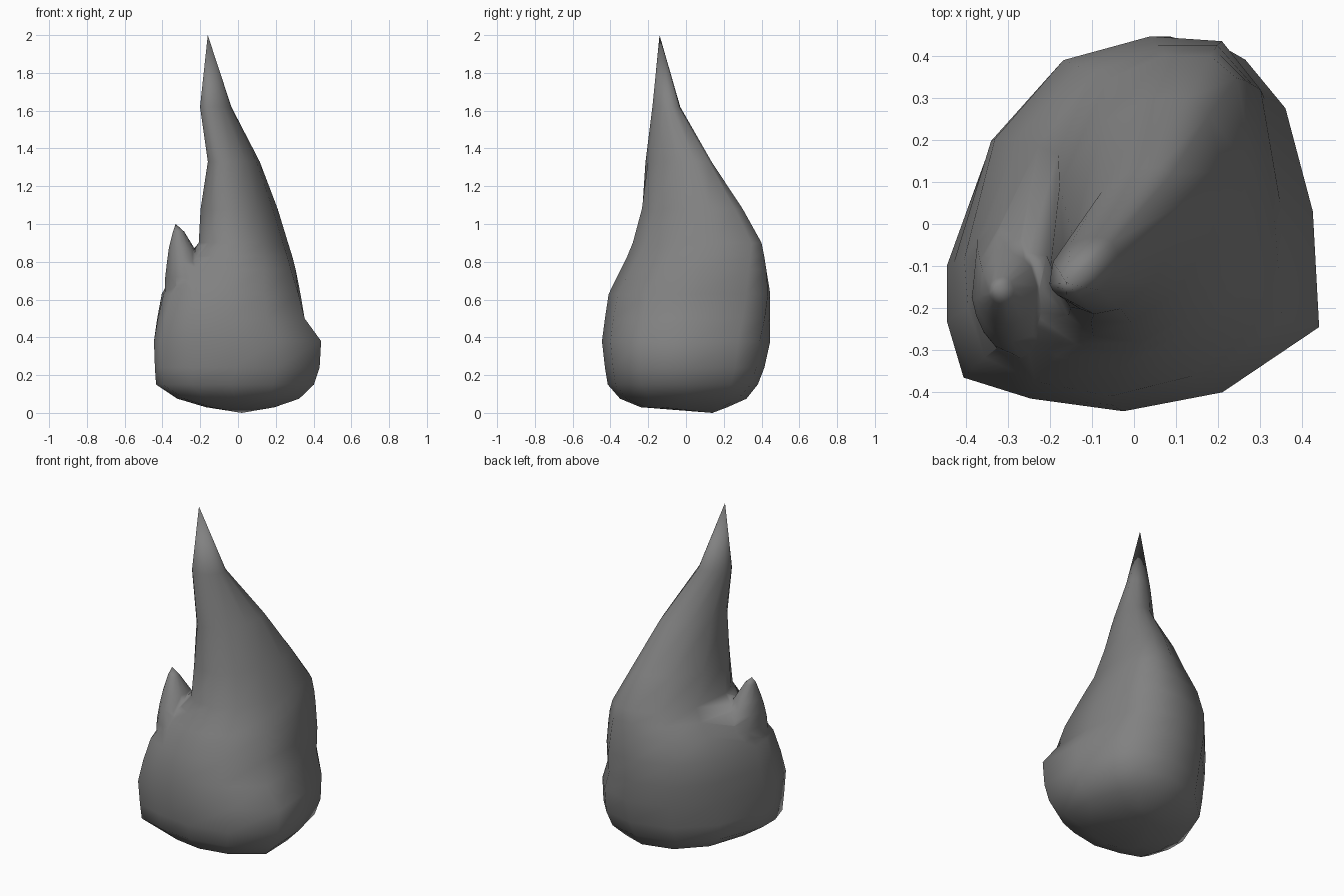
import bpy, bmesh, math

if "Cube" in bpy.data.objects:
    bpy.data.objects.remove(bpy.data.objects["Cube"])

# Footprint of the widest part, divided by its half width
OUTLINE = [(-.405, -.365), (-.245, -.415), (-.025, -.445), (.21, -.40), (.44, -.245),
           (.425, .03), (.36, .275), (.265, .39), (.085, .447), (-.155, .38),
           (-.34, .19), (-.445, -.1), (-.445, -.23)]
OUTLINE = [(x / .443, y / .446) for x, y in OUTLINE]


def section(z, x0, x1, y0, y1, w, skew, corner=0):
    """Ring filling a bounding box: w blends ellipse to footprint,
    skew leans it diagonally, corner swells the back right."""
    ring = []
    for px, py in OUTLINE:
        t = math.atan2(py, px)
        ex, ey = math.cos(t), math.sin(t + skew)
        ux, uy = ex + (px - ex) * w, ey + (py - ey) * w
        if px > 0 and py > 0:
            grow = 1 + corner * math.sin(2 * t)
            ux, uy = min(1, ux * grow), min(1, uy * grow)
        ring.append(((x0 + x1) / 2 + ux * (x1 - x0) / 2,
                     (y0 + y1) / 2 + uy * (y1 - y0) / 2, z))
    return ring


grey = bpy.data.materials.new("dark_grey")
grey.diffuse_color = (.22, .22, .22, 1)
grey.use_nodes = True
grey.node_tree.nodes["Principled BSDF"].inputs["Base Color"].default_value = grey.diffuse_color


def loft(name, bottom, levels, tip):
    bm = bmesh.new()
    rings = [[bm.verts.new(p) for p in section(*lv)] for lv in levels]
    n = len(OUTLINE)
    lo, hi = bm.verts.new(bottom), bm.verts.new(tip)
    for i in range(n):
        j = (i + 1) % n
        bm.faces.new((lo, rings[0][j], rings[0][i]))
        bm.faces.new((hi, rings[-1][i], rings[-1][j]))
        for a, b in zip(rings, rings[1:]):
            bm.faces.new((a[i], a[j], b[j], b[i]))
    bmesh.ops.recalc_face_normals(bm, faces=bm.faces)
    for f in bm.faces:
        f.smooth = True
    me = bpy.data.meshes.new(name)
    bm.to_mesh(me)
    bm.free()
    me.materials.append(grey)
    ob = bpy.data.objects.new(name, me)
    bpy.context.collection.objects.link(ob)
    return ob


# Main flame body: z, x range, y range, footprint blend, diagonal skew, corner
flame = loft("flame", (.02, .14, 0), [
    (.03, -.17, .20, -.24, .22, .7, 0),
    (.075, -.32, .33, -.35, .32, .9, 0),
    (.15, -.432, .405, -.415, .38, 1, 0, .04),
    (.24, -.438, .435, -.43, .415, 1, 0, .03),
    (.38, -.443, .443, -.446, .446, 1, 0),
    (.50, -.427, .36, -.43, .446, .9, 0, .08),
    (.63, -.405, .335, -.41, .446, .7, .05, .13),
    (.76, -.335, .305, -.345, .425, .4, .1, .16),
    (.83, -.27, .287, -.312, .414, .25, .15, .16),
    (.90, -.213, .265, -.285, .40, .1, .2, .15),
    (1.08, -.203, .21, -.24, .30, 0, .28, .06),
    (1.33, -.163, .115, -.215, .135, 0, .45, .03),
    (1.62, -.203, -.035, -.18, -.03, 0, .3),
], (-.16, -.14, 2))

# Small side tongue
tongue = loft("side_tongue", (-.25, -.15, .40), [
    (.48, -.36, -.12, -.32, .08, 0, 0),
    (.63, -.39, -.12, -.33, .08, 0, 0),
    (.72, -.388, -.15, -.315, .04, 0, 0),
    (.80, -.378, -.19, -.28, -.02, 0, 0),
    (.87, -.368, -.23, -.24, -.07, 0, 0),
    (.96, -.345, -.285, -.19, -.125, 0, 0),
], (-.33, -.15, 1.0))
tongue.hide_render = True
tongue.hide_viewport = True

# Fuse the tongue into the body
mod = flame.modifiers.new("fuse", 'BOOLEAN')
mod.operation = 'UNION'
mod.solver = 'EXACT'
mod.object = tongue
